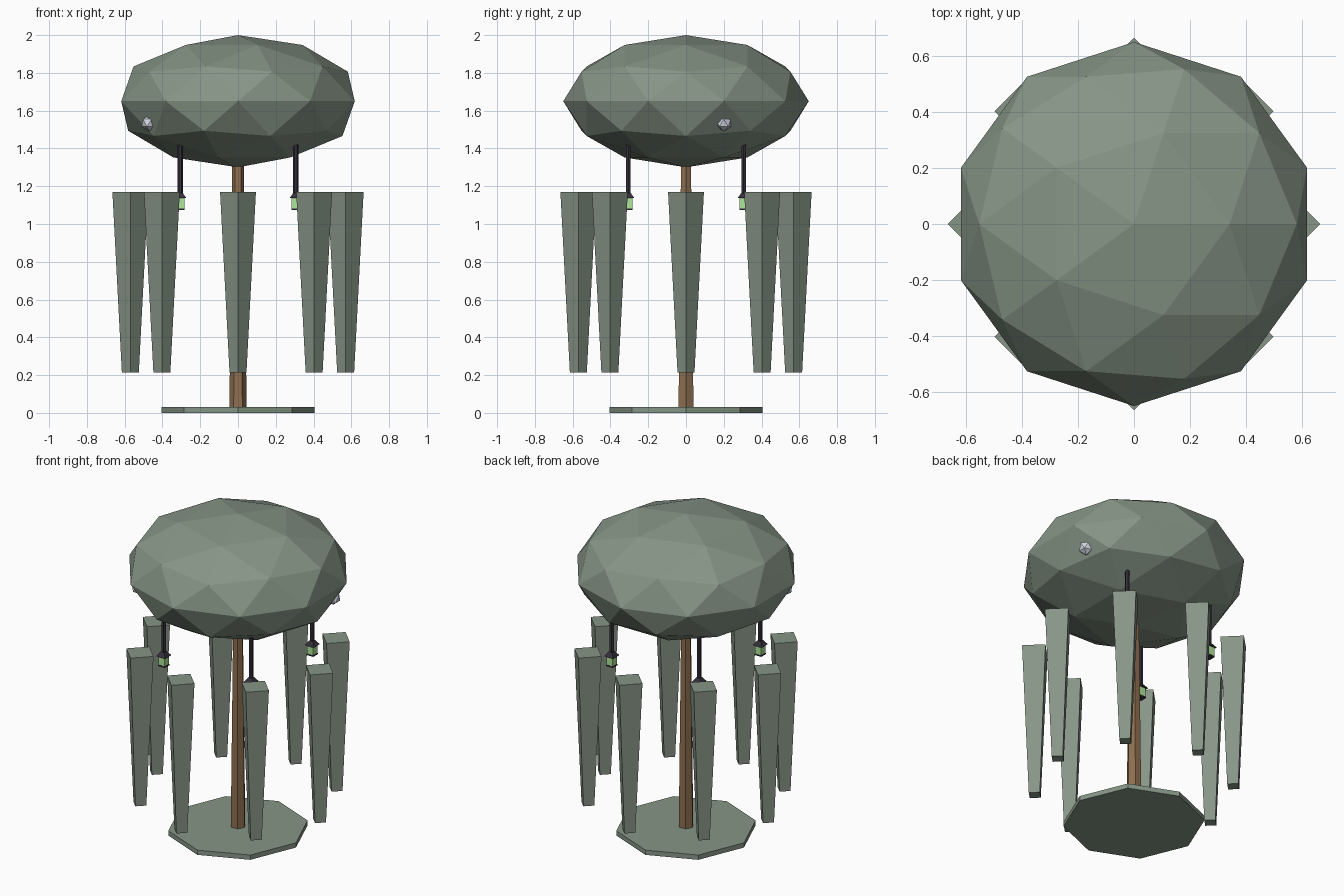
import bpy, bmesh, math
from mathutils import Matrix, Vector

if "Cube" in bpy.data.objects:
    bpy.data.objects.remove(bpy.data.objects["Cube"])


def mat(name, r, g, b):
    m = bpy.data.materials.new(name)
    m.diffuse_color = (r, g, b, 1)
    m.use_nodes = True
    m.node_tree.nodes["Principled BSDF"].inputs["Base Color"].default_value = m.diffuse_color
    return m


LEAF = mat("leaf", 0.24, 0.30, 0.24)
WOOD = mat("wood", 0.27, 0.16, 0.08)
IRON = mat("dark_iron", 0.035, 0.028, 0.045)
GLOW = mat("lantern_glow", 0.42, 0.80, 0.32)
PALE = mat("pale_bud", 0.65, 0.68, 0.78)


def finish(name, bm, material):
    me = bpy.data.meshes.new(name)
    bm.to_mesh(me)
    bm.free()
    me.materials.append(material)
    ob = bpy.data.objects.new(name, me)
    bpy.context.collection.objects.link(ob)
    return ob


def prism(name, x, y, z0, z1, r0, r1, sides, material, turn=0.0):
    """Tapered prism with a corner on the y axis unless turned."""
    bm = bmesh.new()
    m = (Matrix.Translation((x, y, (z0 + z1) / 2))
         @ Matrix.Rotation(math.pi / 2 + turn, 4, 'Z'))
    bmesh.ops.create_cone(bm, cap_ends=True, segments=sides, radius1=r0,
                          radius2=r1, depth=z1 - z0, matrix=m)
    return finish(name, bm, material)


def ball(name, centre, size, subdiv, material):
    bm = bmesh.new()
    bmesh.ops.create_icosphere(bm, subdivisions=subdiv, radius=1)
    bmesh.ops.scale(bm, vec=size, verts=bm.verts)
    bmesh.ops.translate(bm, vec=centre, verts=bm.verts)
    return finish(name, bm, material)


# Ground disc and trunk
prism("base_disc", 0, 0, 0, 0.03, 0.405, 0.405, 8, LEAF)
prism("trunk", 0, 0, 0.001, 1.45, 0.046, 0.029, 6, WOOD)

# Faceted canopy
ball("canopy", (0, 0, 1.65), (0.65, 0.65, 0.35), 2, LEAF)

# Ring of hanging fronds, all facing the same way
for i in range(8):
    a = i * math.pi / 4
    prism(f"hanging_frond_{i}", 0.57 * math.cos(a), 0.57 * math.sin(a),
          0.215, 1.17, 0.045, 0.095, 4, LEAF)

# Four lanterns on cords
Q = math.pi / 4
S = math.sqrt(2)
for i, (sx, sy) in enumerate(((-1, -1), (1, -1), (1, 1), (-1, 1))):
    x, y = 0.305 * sx, 0.305 * sy
    prism(f"lantern_cord_{i}", x, y, 1.15, 1.43, 0.014, 0.014, 6, IRON)
    prism(f"lantern_cap_{i}", x, y, 1.138, 1.165, 0.031 * S, 0.012 * S, 4, IRON, Q)
    prism(f"lantern_glass_{i}", x, y, 1.082, 1.138, 0.021 * S, 0.021 * S, 4, GLOW, Q)
    prism(f"lantern_foot_{i}", x, y, 1.075, 1.083, 0.023 * S, 0.023 * S, 4, IRON, Q)

# Pale buds barely poking through the canopy
for i, (x, y) in enumerate(((0.525, 0.2), (-0.47, -0.32))):
    ball(f"bud_{i}", (x, y, 1.535), (0.045, 0.045, 0.045), 1, PALE)
